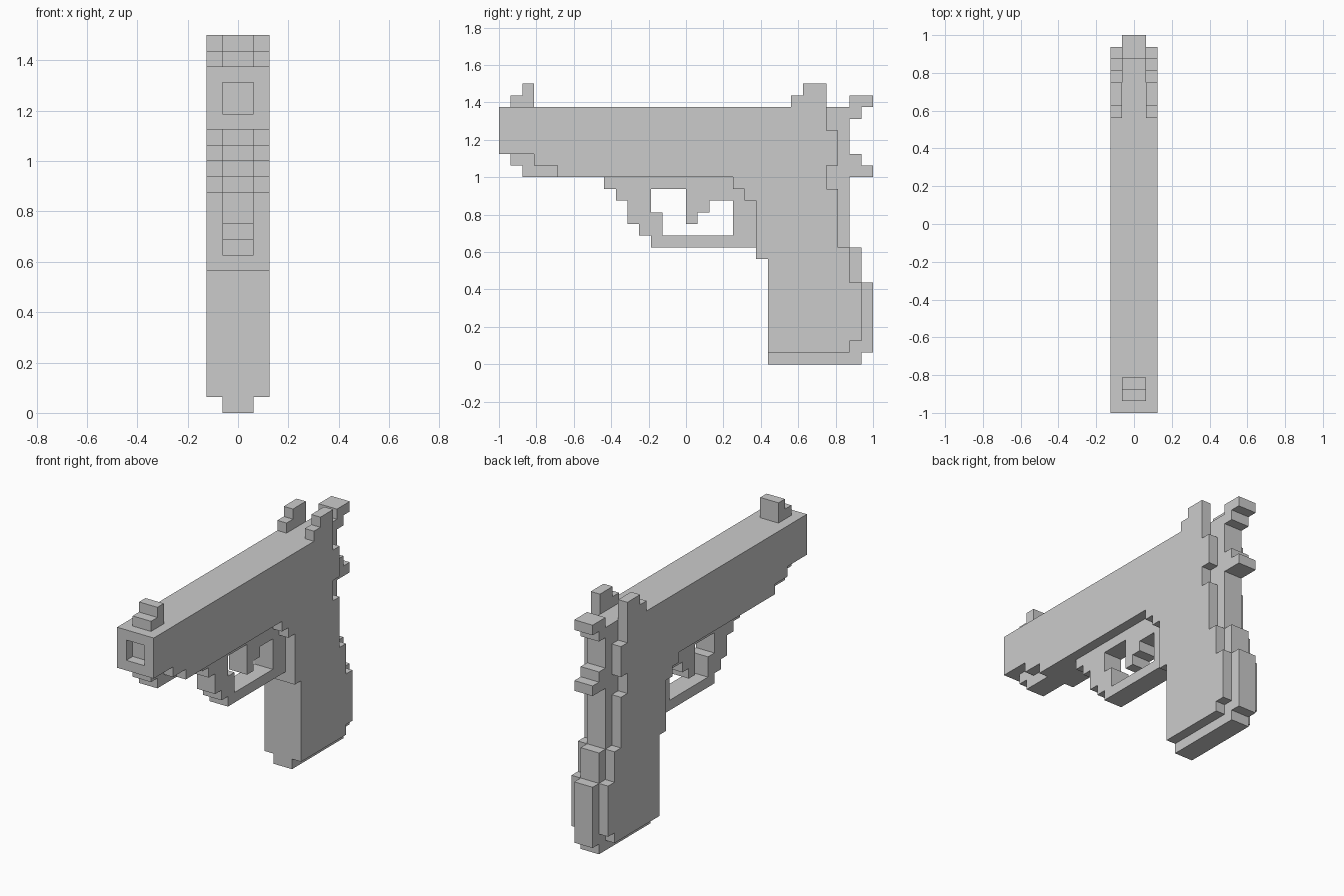
import bpy, bmesh

if "Cube" in bpy.data.objects:
    bpy.data.objects.remove(bpy.data.objects["Cube"])

U = 1 / 16  # one voxel


def extrude(name, profile, x0=-1, x1=1):
    """Extrude a (y, z) voxel profile from x0 to x1."""
    bm = bmesh.new()
    face = bm.faces.new([bm.verts.new((x0 * U, y * U, z * U)) for y, z in profile])
    side = bmesh.ops.extrude_face_region(bm, geom=[face])["geom"]
    verts = [g for g in side if isinstance(g, bmesh.types.BMVert)]
    bmesh.ops.translate(bm, verts=verts, vec=((x1 - x0) * U, 0, 0))
    bmesh.ops.recalc_face_normals(bm, faces=bm.faces)
    me = bpy.data.meshes.new(name)
    bm.to_mesh(me)
    bm.free()
    ob = bpy.data.objects.new(name, me)
    bpy.context.collection.objects.link(ob)
    return ob


def rect(y0, y1, z0, z1):
    return [(y0, z0), (y1, z0), (y1, z1), (y0, z1)]


# Full-width slide and grip
body = extrude("slide_and_grip", [
    (-16, 22), (-16, 18), (-13, 18), (-13, 17), (-11, 17), (-11, 16),
    (4, 16), (4, 15), (5, 15), (5, 14), (6, 14), (6, 9), (7, 9), (7, 1),
    (14, 1), (14, 2), (15, 2), (15, 7), (14, 7), (14, 10), (13, 10),
    (13, 15), (12, 15), (12, 17), (13, 17), (13, 20), (12, 20), (12, 22)], -2, 2)

# Square muzzle recess
cutter = extrude("muzzle_cutter", rect(-17, -15, 19, 21))
cutter.hide_render = True
cutter.hide_viewport = True
cut = body.modifiers.new("muzzle", "BOOLEAN")
cut.operation = "DIFFERENCE"
cut.solver = "EXACT"
cut.object = cutter

# Narrow stepped rail under the muzzle
extrude("dust_cover", [(-15, 18), (-15, 17), (-14, 17), (-14, 16),
                       (-11, 16), (-11, 17), (-13, 17), (-13, 18)])

# Trigger guard loop and trigger
extrude("trigger_guard", [
    (-7, 16), (-7, 15), (-6, 15), (-6, 14), (-5, 14), (-5, 12), (-4, 12),
    (-4, 11), (-3, 11), (-3, 10), (6, 10), (6, 14), (5, 14), (5, 15), (4, 15),
    (4, 11), (-2, 11), (-2, 13), (-3, 13), (-3, 16)])
extrude("trigger", [(-3, 16), (-3, 15), (0, 15), (0, 12), (1, 12), (1, 13),
                    (2, 13), (2, 14), (4, 14), (4, 16)])

# Narrow spine along the back of the grip
extrude("magazine_base", [(7, 0), (15, 0), (15, 1), (16, 1), (16, 7),
                          (15, 7), (15, 2), (14, 2), (14, 1), (7, 1)])
extrude("lower_backstrap", rect(14, 15, 7, 10))
extrude("upper_backstrap", [
    (13, 10), (14, 10), (14, 16), (16, 16), (16, 17), (15, 17), (15, 18),
    (14, 18), (14, 22), (12, 22), (12, 20), (13, 20), (13, 17), (12, 17),
    (12, 15), (13, 15)])
extrude("hammer", [(14, 21), (15, 21), (15, 22), (16, 22), (16, 23), (14, 23)])

# Sights
extrude("front_sight", [(-15, 22), (-13, 22), (-13, 24), (-14, 24),
                        (-14, 23), (-15, 23)])
rear = [(9, 22), (12, 22), (12, 24), (10, 24), (10, 23), (9, 23)]
sight = extrude("rear_sights", rear, 1, 2)
sight.modifiers.new("mirror", "MIRROR")
